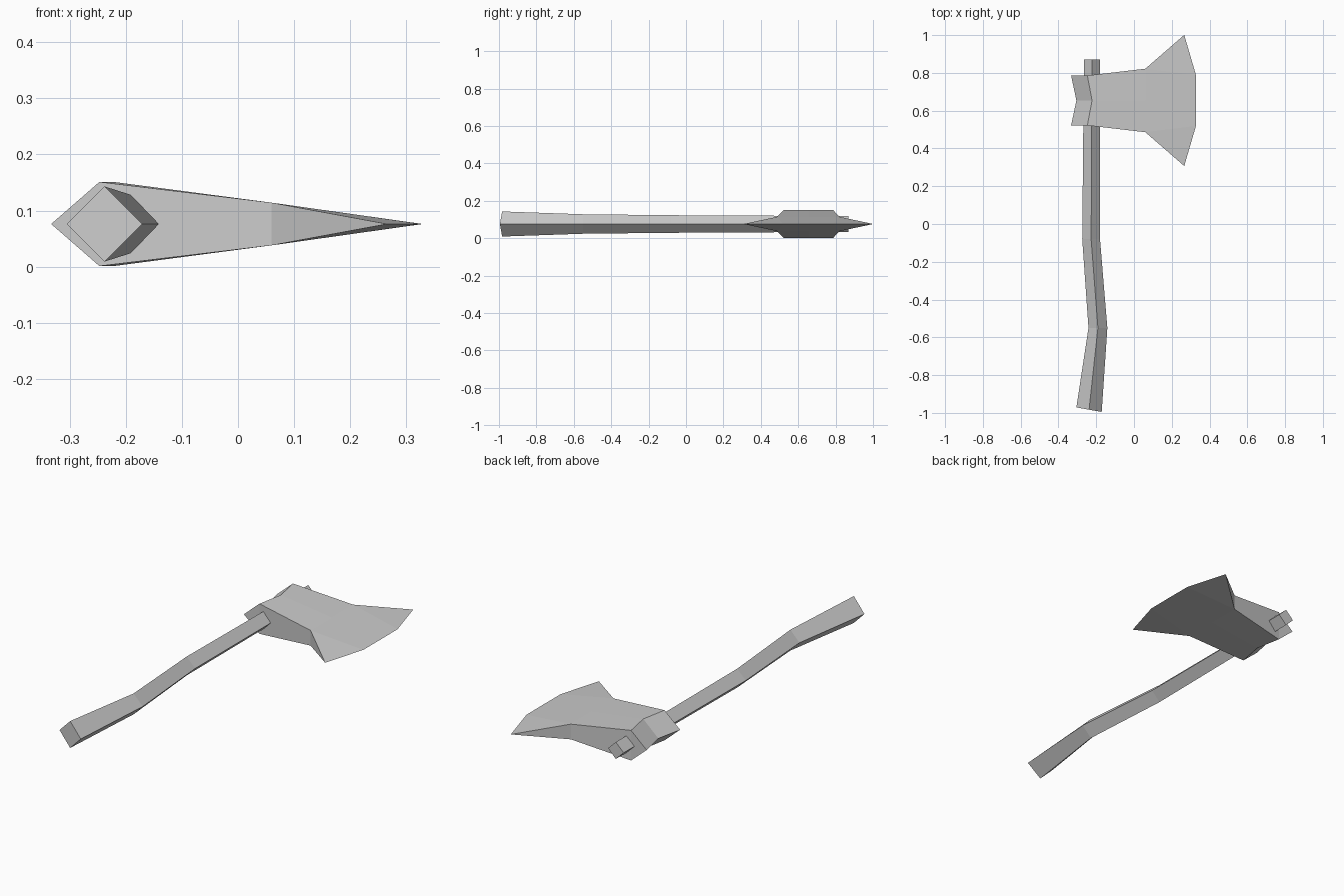
import bpy
import bmesh

cube = bpy.data.objects.get("Cube")
if cube:
    bpy.data.objects.remove(cube)

MID = 0.076  # height of the symmetry plane

grey = bpy.data.materials.new("plain grey")
grey.use_nodes = True
colour = (0.6, 0.6, 0.6, 1)
grey.diffuse_color = colour
grey.node_tree.nodes["Principled BSDF"].inputs["Base Color"].default_value = colour


def finish(bm, name):
    bmesh.ops.recalc_face_normals(bm, faces=bm.faces[:])
    mesh = bpy.data.meshes.new(name)
    bm.to_mesh(mesh)
    bm.free()
    mesh.materials.append(grey)
    bpy.context.collection.objects.link(bpy.data.objects.new(name, mesh))


# Handle: diamond section swept along a bent path
# each station: centre x, centre y, half width, half height, end tilt
stations = [(-0.222, 0.87, 0.043, 0.042, 0),
            (-0.227, -0.08, 0.047, 0.047, 0),
            (-0.191, -0.55, 0.05, 0.052, 0),
            (-0.238, -0.983, 0.067, 0.067, 0.012)]
bm = bmesh.new()
rings = []
for x, y, w, h, tilt in stations:
    points = [(x - w, y + tilt, MID), (x, y, MID + h),
              (x + w, y - tilt, MID), (x, y, MID - h)]
    rings.append([bm.verts.new(p) for p in points])
for a, b in zip(rings, rings[1:]):
    for i in range(4):
        j = (i + 1) % 4
        bm.faces.new((a[i], a[j], b[j], b[i]))
bm.faces.new(rings[0])
bm.faces.new(rings[-1])
finish(bm, "handle")

# Axe head: a pinched centre section joined to a flared section on each side
CY, RIDGE, CHEEK = 0.654, 0.075, 0.038
bm = bmesh.new()


def section(y, back, ridge, cheek_y, edge):
    """Poll, upper and lower ridge, upper and lower cheek, cutting edge."""
    points = {"poll": (back, y, MID), "edge": edge}
    for sign in (1, -1):
        points["ridge", sign] = (ridge, y, MID + sign * RIDGE)
        points["cheek", sign] = (0.06, cheek_y, MID + sign * CHEEK)
    return {key: bm.verts.new(p) for key, p in points.items()}


centre = section(CY, -0.305, -0.222, CY, (0.329, CY, MID))
for side in (1, -1):
    outer = section(CY + side * 0.132, -0.333, -0.247, CY + side * 0.168,
                    (0.266, CY + side * 0.347, MID))
    shoulder = bm.verts.new((0.328, CY + side * 0.135, MID))
    for s in (1, -1):
        # broad faces from poll to cutting edge
        for a, b in (("poll", ("ridge", s)), (("ridge", s), ("cheek", s))):
            bm.faces.new((centre[a], centre[b], outer[b], outer[a]))
        bm.faces.new((centre["cheek", s], centre["edge"], shoulder, outer["cheek", s]))
        bm.faces.new((outer["cheek", s], shoulder, outer["edge"]))
    # narrow side of the head
    bm.faces.new((outer["poll"], outer["ridge", 1], outer["ridge", -1]))
    bm.faces.new((outer["ridge", 1], outer["cheek", 1],
                  outer["cheek", -1], outer["ridge", -1]))
    bm.faces.new((outer["cheek", 1], outer["edge"], outer["cheek", -1]))
finish(bm, "axe_head")
